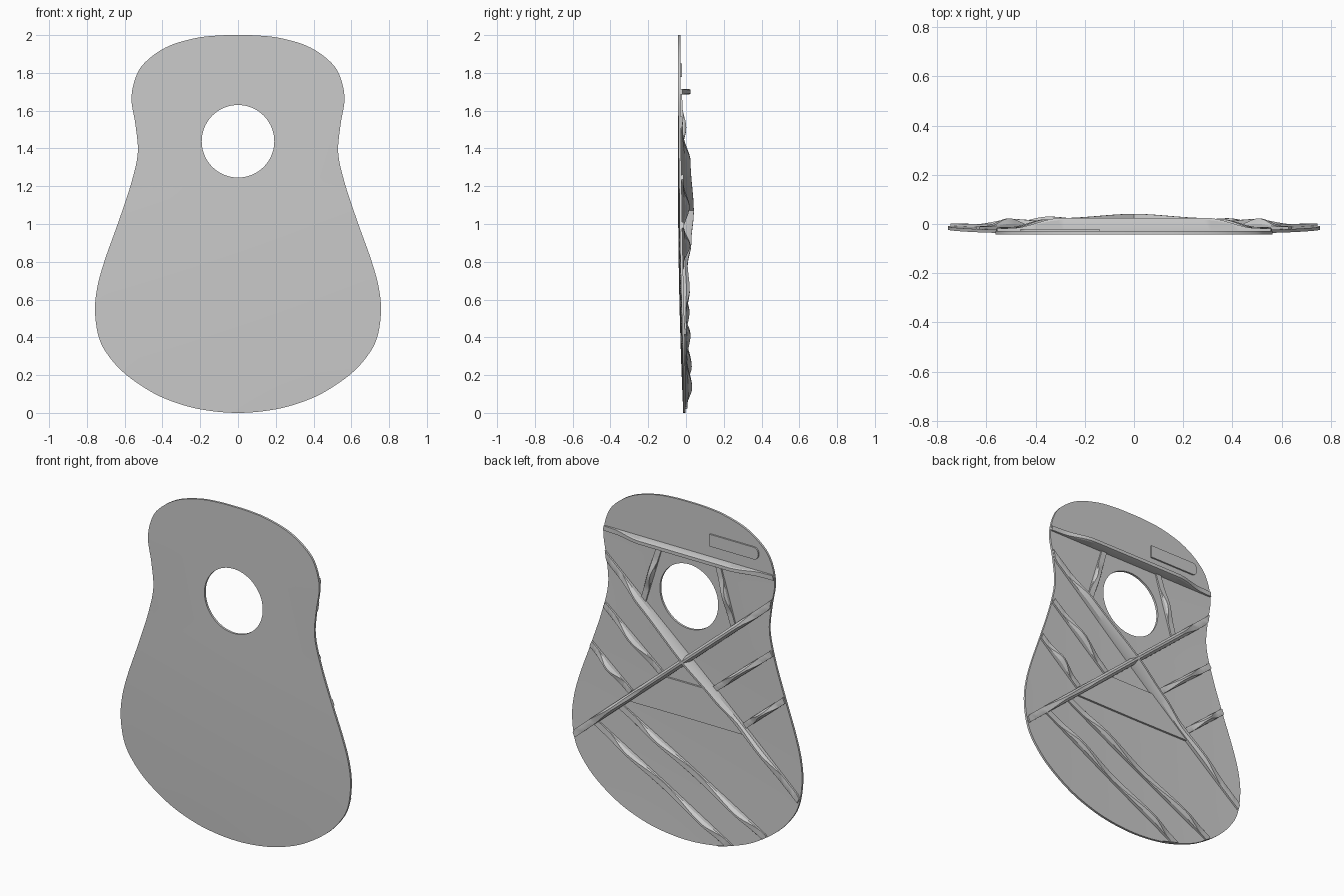
import bpy, bmesh, math
from mathutils import Vector

if "Cube" in bpy.data.objects:
    bpy.data.objects.remove(bpy.data.objects["Cube"])

THICK = 0.013
HOLE, HOLE_R = (0.0, 1.438), 0.192


def front_y(x, z):
    """Domed lower bout that fades into a flat upper bout."""
    fade = min(1.0, max(0.0, (1.65 - z) / 0.45))
    return -0.042 + 0.019 * (x * x + min(0.0, z - 1.2) ** 2) * fade


def back_y(x, z):
    return front_y(x, z) + THICK


def make(name, verts, faces):
    me = bpy.data.meshes.new(name)
    me.from_pydata(verts, [], faces)
    bm = bmesh.new()
    bm.from_mesh(me)
    bmesh.ops.recalc_face_normals(bm, faces=bm.faces)
    bm.to_mesh(me)
    bm.free()
    ob = bpy.data.objects.new(name, me)
    bpy.context.collection.objects.link(ob)
    return ob


# Half outline of the soundboard, bottom to top
half = [(0, 0), (.15, .011), (.286, .04), (.439, .1), (.59, .2), (.684, .3), (.737, .4),
        (.757, .54), (.744, .67), (.705, .81), (.637, 1.0), (.57, 1.2), (.531, 1.37),
        (.542, 1.52), (.564, 1.67), (.532, 1.80), (.465, 1.88), (.36, 1.945),
        (.22, 1.985), (.1, 1.998), (0, 2.0)]


def spline(pts, n):
    ext = [(-pts[1][0], pts[1][1])] + pts + [(-pts[-2][0], pts[-2][1])]
    out = []
    for i in range(1, len(ext) - 2):
        p0, p1, p2, p3 = (Vector(p) for p in ext[i - 1:i + 3])
        for k in range(n):
            t = k / n
            out.append(0.5 * (2 * p1 + (p2 - p0) * t + (2 * p0 - 5 * p1 + 4 * p2 - p3) * t * t
                              + (3 * p1 - p0 - 3 * p2 + p3) * t ** 3))
    out.append(Vector(pts[-1]))
    return out


side = spline(half, 5)
outline = side + [Vector((-p.x, p.y)) for p in reversed(side[1:-1])]


def half_width(z):
    for a, b in zip(side, side[1:]):
        if a.y <= z <= b.y and b.y > a.y:
            return a.x + (b.x - a.x) * (z - a.y) / (b.y - a.y)
    return 0.0


# Soundboard: rings from the sound hole out to the outline, front and back
N, R = len(outline), 10
verts, faces = [], []
C = Vector(HOLE)
for yf in (front_y, back_y):
    for r in range(R + 1):
        for p in outline:
            inner = C + (p - C).normalized() * HOLE_R
            q = inner.lerp(p, r / R)
            verts.append((q.x, yf(q.x, q.y), q.y))
L = (R + 1) * N
for i in range(N):
    j = (i + 1) % N
    for r in range(R):
        a, b, c, d = r * N + i, r * N + j, (r + 1) * N + j, (r + 1) * N + i
        faces += [(a, b, c, d), (L + d, L + c, L + b, L + a)]
    for r in (0, R):
        faces.append((r * N + i, r * N + j, L + r * N + j, L + r * N + i))
make("soundboard", verts, faces)


def profile(keys, t):
    for (t0, h0), (t1, h1) in zip(keys, keys[1:]):
        if t <= t1:
            u = (t - t0) / (t1 - t0)
            return h0 + (h1 - h0) * u * u * (3 - 2 * u)
    return keys[-1][1]


def brace(name, a, b, width, keys, taper=0.7, n=32):
    """Carved bar from a to b (x, z); keys give its height along the length."""
    a, b = Vector(a), Vector(b)
    d = (b - a).normalized()
    side_dir = Vector((-d.y, d.x))
    vs, fs = [], []
    for i in range(n + 1):
        t = i / n
        p, h = a.lerp(b, t), profile(keys, t)
        low = min(h, 0.012 + 0.35 * max(0, h - 0.012) * taper / 0.7)
        low = low if taper > 0.5 else h * 0.85
        w = width / 2
        top = w * (1 - taper * min(1, max(0, (h - 0.01) / 0.03)))
        for o, y in ((-w, -0.004), (-w, low * 0.98), (-top, h), (top, h), (w, low * 0.98), (w, -0.004)):
            q = p + side_dir * o
            lim = half_width(q.y) - 0.002      # trim flush with the rim
            x = max(-lim, min(lim, q.x))
            vs.append((x, back_y(x, q.y) + y, q.y))
    for i in range(n):
        for k in range(6):
            m = (k + 1) % 6
            fs.append((i * 6 + k, i * 6 + m, i * 6 + 6 + m, i * 6 + 6 + k))
    fs += [tuple(range(6)), tuple(range(n * 6, n * 6 + 6))]
    return make(name, vs, fs)


x_keys = [(0, .01), (.08, .012), (.2, .052), (.434, .07), (.58, .055), (.69, .032),
          (.8, .039), (.92, .012), (1, .01)]
hump = [(0, .01), (.15, .012), (.5, .045), (.85, .012), (1, .01)]

for s, tag in ((1, "left"), (-1, "right")):
    # Crossing main braces
    brace("x_brace_" + tag, (s * .563, 1.555), (-s * .745, .43), .038, x_keys, n=48)
    # Braces beside the sound hole
    brace("hole_brace_" + tag, (s * .19, 1.69), (s * .3, 1.33), .034,
          [(0, .008), (.2, .01), (.5, .03), (.8, .01), (1, .008)])
    # Short finger braces
    brace("upper_finger_brace_" + tag, (s * .552, 1.25), (s * .165, .93), .034, hump)
    brace("lower_finger_brace_" + tag, (s * .64, .998), (s * .376, .776), .034, hump)

# Transverse brace above the sound hole
brace("transverse_brace", (-.566, 1.70), (.566, 1.70), .028,
      [(0, .01), (.06, .012), (.24, .054), (.76, .054), (.94, .012), (1, .01)], taper=.3, n=40)

# Tone bars in the lower bout, scalloped between two peaks
tone = [(0, .008), (.08, .01), (.25, .038), (.5, .014), (.8, .04), (.95, .01), (1, .008)]
brace("tone_bar_upper", (.44, .672), (-.54, .143), .036, tone, n=40)
brace("tone_bar_lower", (.605, .54), (-.3, .035), .036, tone, n=40)


def plate(name, pts, height):
    n = len(pts)
    vs = [(x, back_y(x, z) + y, z) for y in (-.004, height) for x, z in pts]
    fs = [tuple(range(n)), tuple(range(n, 2 * n))]
    fs += [(i, (i + 1) % n, n + (i + 1) % n, n + i) for i in range(n)]
    return make(name, vs, fs)


# Thin bridge plate between the lower arms
plate("bridge_plate", [(-.41, .72), (0, .72), (.41, .72), (.175, .925), (0, .925), (-.175, .925)], .011)

# Small patch near the top edge with one rounded end
arc = [(-.432 - .03 * math.sin(a), 1.814 + .036 * math.cos(a))
       for a in [math.pi * k / 10 for k in range(11)]]
plate("upper_patch", [(-.14, 1.778), (-.14, 1.85)] + arc, .009)

bpy.ops.object.select_all(action='DESELECT')
for ob in bpy.context.collection.objects:
    ob.select_set(True)
    bpy.context.view_layer.objects.active = ob
bpy.ops.object.shade_smooth_by_angle(angle=math.radians(25))
